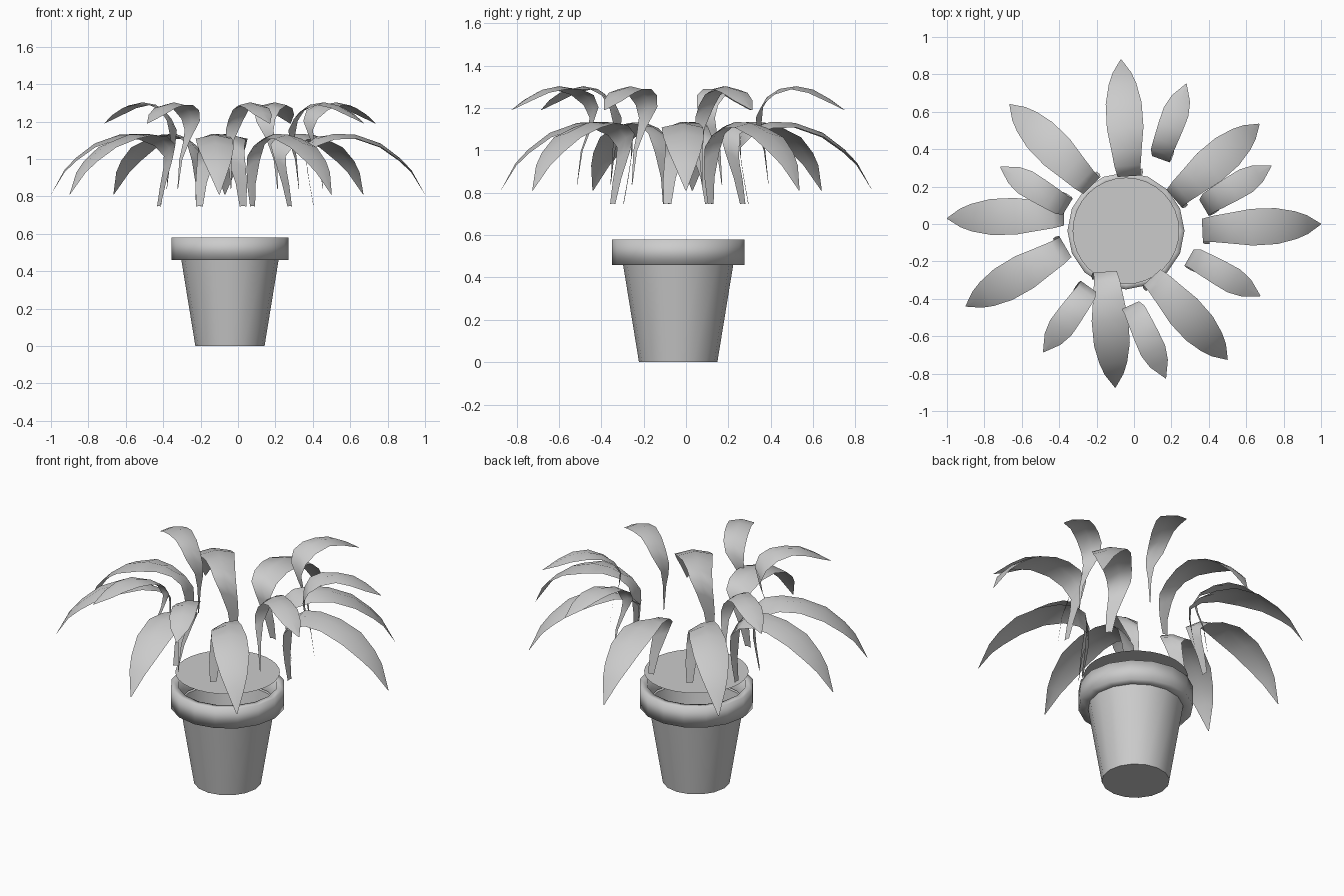
import bpy, bmesh, math
from mathutils import Vector

cube = bpy.data.objects.get("Cube")
if cube:
    bpy.data.objects.remove(cube, do_unlink=True)

grey = bpy.data.materials.new("plain grey")
grey.use_nodes = True
GREY = (0.6, 0.6, 0.6, 1)
grey.diffuse_color = GREY
grey.node_tree.nodes["Principled BSDF"].inputs["Base Color"].default_value = GREY

POT = Vector((-0.043, -0.037, 0))


def finish(name, bm, angle):
    mesh = bpy.data.meshes.new(name)
    bm.to_mesh(mesh)
    bm.free()
    mesh.materials.append(grey)
    obj = bpy.data.objects.new(name, mesh)
    bpy.context.collection.objects.link(obj)
    bpy.ops.object.select_all(action="DESELECT")
    obj.select_set(True)
    bpy.context.view_layer.objects.active = obj
    bpy.ops.object.shade_smooth_by_angle(angle=math.radians(angle))
    return obj


def lathe(name, profile, sides, angle, cap_start=False, cap_end=False):
    """Turn (radius, height) points around the pot's axis."""
    bm = bmesh.new()
    rings = []
    for r, z in profile:
        turn = [2 * math.pi * i / sides for i in range(sides)]
        rings.append([bm.verts.new(POT + Vector((r * math.cos(a), r * math.sin(a), z)))
                      for a in turn])
    for low, high in zip(rings, rings[1:]):
        for i in range(sides):
            j = (i + 1) % sides
            bm.faces.new((low[i], low[j], high[j], high[i]))
    if cap_start:
        bm.faces.new(rings[0][::-1])
    if cap_end:
        bm.faces.new(rings[-1])
    return finish(name, bm, angle)


# Tapered pot body, softly shaded rim with a short inner wall, and soil sheet above it
lathe("pot_body", [(0.185, 0), (0.26, 0.46)], 16, 40, cap_start=True)
lathe("pot_rim", [(0.26, 0.46), (0.313, 0.46), (0.313, 0.58), (0.27, 0.58), (0.262, 0.47)], 16, 100)
lathe("soil", [(0.285, 0.655)], 32, 40, cap_end=True)

# Leaf outlines: distance outward, height, half width, sideways shift, sideways tilt
LARGE = [(0.05, 0.75, 0.018, 0.06, 0), (0.03, 0.87, 0.03, 0.05, 0.2),
         (0.015, 0.98, 0.048, 0.025, 0.5), (0.015, 1.06, 0.062, 0.005, 0.5),
         (0.07, 1.11, 0.07, 0, 0.35), (0.16, 1.135, 0.082, 0, 0.15), (0.27, 1.13, 0.098, 0, 0),
         (0.4, 1.083, 0.096, 0, 0), (0.5, 1.005, 0.074, 0, 0), (0.56, 0.94, 0.05, 0, 0),
         (0.63, 0.81, 0.002, 0, 0)]
SMALL = [(0.07, 0.84, 0.002, 0.06, 0), (0.05, 1.0, 0.01, 0.055, 0), (0.02, 1.1, 0.024, 0.04, 0.4),
         (0.01, 1.19, 0.05, 0.01, 0.5), (0.04, 1.25, 0.058, 0, 0.4), (0.1, 1.29, 0.063, 0, 0.2),
         (0.18, 1.303, 0.068, 0, 0), (0.26, 1.287, 0.07, 0, 0), (0.33, 1.248, 0.052, 0, 0),
         (0.41, 1.19, 0.002, 0, 0)]


def leaf(name, outline, base, tip):
    """Bent strip with a raised middle and a twisted stem, running from base to tip."""
    start, end = Vector((*base, 0)), Vector((*tip, 0))
    scale = (end - start).length / outline[-1][0]
    out = (end - start).normalized()
    side = Vector((-out.y, out.x, 0))
    bm = bmesh.new()
    rows = []
    for d, z, w, shift, tilt in outline:
        mid = start + out * d * scale - side * shift + Vector((0, 0, z))
        sag = Vector((0, 0, -w * 0.22))
        across = (side + Vector((0, 0, tilt))) * w
        rows.append([bm.verts.new(p) for p in (mid - across + sag, mid, mid + across + sag)])
    for a, b in zip(rows, rows[1:]):
        for i in range(2):
            bm.faces.new((a[i], b[i], b[i + 1], a[i + 1]))
    return finish(name, bm, 60)


# Lower ring of long drooping leaves
large_leaves = [((-0.03, 0.24), (-0.07, 0.88)), ((0.2, 0.13), (0.67, 0.535)),
                ((0.35, -0.03), (1.0, 0.0)), ((0.09, -0.27), (0.5, -0.725)),
                ((-0.15, -0.24), (-0.1, -0.875)), ((-0.35, -0.12), (-0.9, -0.44)),
                ((-0.36, 0.05), (-1.0, 0.03)), ((-0.22, 0.19), (-0.665, 0.64))]
for n, ends in enumerate(large_leaves, 1):
    leaf(f"large_leaf_{n}", LARGE, *ends)

# Upper ring of short leaves
small_leaves = [((0.13, 0.34), (0.28, 0.75)), ((0.36, 0.09), (0.735, 0.312)),
                ((0.29, -0.165), (0.675, -0.385)), ((-0.015, -0.42), (0.17, -0.825)),
                ((-0.23, -0.33), (-0.485, -0.685)), ((-0.35, 0.08), (-0.715, 0.305))]
for n, ends in enumerate(small_leaves, 1):
    leaf(f"small_leaf_{n}", SMALL, *ends)
